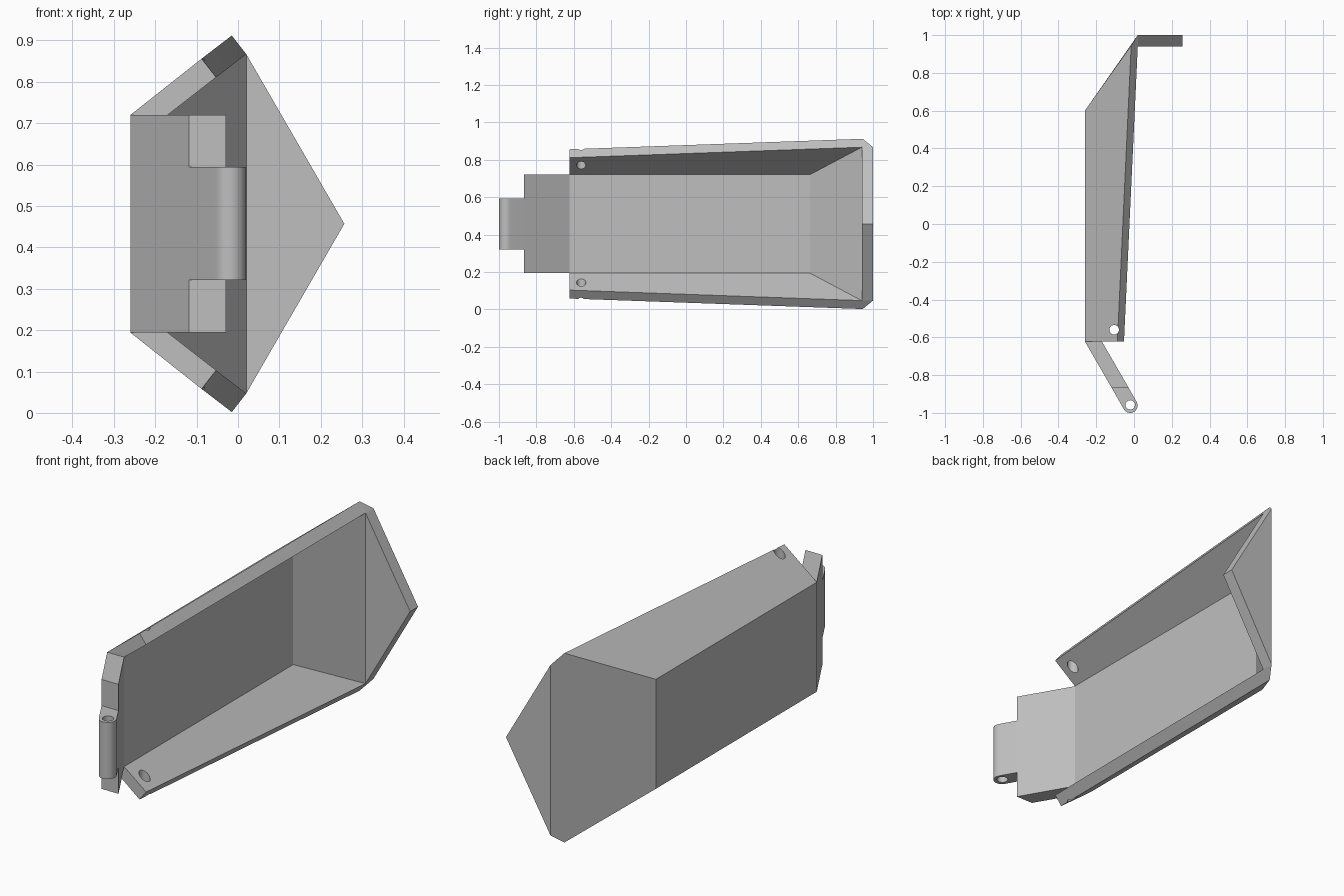
import bpy, bmesh, math
from mathutils import Vector

cube = bpy.data.objects.get("Cube")
if cube:
    bpy.data.objects.remove(cube, do_unlink=True)

MID = 0.457  # height of the symmetry plane
grey = bpy.data.materials.new("plain grey")
grey.use_nodes = True
grey.diffuse_color = (0.52, 0.52, 0.52, 1)
grey.node_tree.nodes["Principled BSDF"].inputs["Base Color"].default_value = (0.52, 0.52, 0.52, 1)


def finish(name, bm):
    bmesh.ops.recalc_face_normals(bm, faces=bm.faces[:])
    mesh = bpy.data.meshes.new(name)
    bm.to_mesh(mesh)
    bm.free()
    mesh.materials.append(grey)
    obj = bpy.data.objects.new(name, mesh)
    bpy.context.collection.objects.link(obj)
    return obj


def extrude(name, outline, direction):
    """Solid from a flat outline pushed along a direction."""
    bm = bmesh.new()
    face = bm.faces.new([bm.verts.new(p) for p in outline])
    new = bmesh.ops.extrude_face_region(bm, geom=[face])["geom"]
    moved = [v for v in new if isinstance(v, bmesh.types.BMVert)]
    bmesh.ops.translate(bm, verts=moved, vec=Vector(direction))
    return finish(name, bm)


def select_only(obj):
    bpy.ops.object.select_all(action='DESELECT')
    obj.select_set(True)
    bpy.context.view_layer.objects.active = obj


def drill(obj, x, y, radius):
    """Vertical round hole straight through the part."""
    bm = bmesh.new()
    bmesh.ops.create_cone(bm, cap_ends=True, segments=32, radius1=radius, radius2=radius, depth=2)
    bmesh.ops.translate(bm, verts=bm.verts[:], vec=(x, y, MID))
    cutter = finish("hole_cutter", bm)
    cutter.hide_render = True
    mod = obj.modifiers.new("hole", 'BOOLEAN')
    mod.operation, mod.solver, mod.object = 'DIFFERENCE', 'EXACT', cutter
    select_only(obj)
    bpy.ops.object.modifier_apply(modifier=mod.name)
    bpy.data.objects.remove(cutter, do_unlink=True)


# Flared tray: upper half corners, mirrored about the middle height
corners = {
    "floor_out_front": (-0.26, -0.622, 0.72), "floor_out_back": (-0.26, 0.60, 0.72),
    "floor_in_front": (-0.17, -0.622, 0.72), "floor_in_back": (-0.17, 0.662, 0.72),
    "rim_out_front": (-0.088, -0.622, 0.856), "rim_out_back": (-0.015, 0.945, 0.912),
    "rim_in_front": (-0.053, -0.622, 0.811), "rim_in_back": (0.02, 0.94, 0.867),
    "tip": (0.02, 1.0, 0.867),
}
bm = bmesh.new()
top = {k: bm.verts.new(p) for k, p in corners.items()}
low = {k: bm.verts.new((x, y, 2 * MID - z)) for k, (x, y, z) in corners.items()}

# Faces crossing the symmetry plane: floor, end wall and their edges
for chain in (("floor_out_front", "floor_out_back"), ("floor_in_front", "floor_in_back"),
              ("floor_out_front", "floor_in_front"), ("floor_in_back", "rim_in_back"),
              ("rim_in_back", "tip"), ("floor_out_back", "rim_out_back", "tip")):
    bm.faces.new([top[k] for k in chain] + [low[k] for k in reversed(chain)])

# Sloping side walls
for side in (top, low):
    for loop in (("floor_out_front", "rim_out_front", "rim_out_back", "floor_out_back"),
                 ("floor_in_front", "rim_in_front", "rim_in_back", "floor_in_back"),
                 ("floor_out_front", "rim_out_front", "rim_in_front", "floor_in_front"),
                 ("rim_out_front", "rim_out_back", "rim_in_back", "rim_in_front"),
                 ("rim_out_back", "tip", "rim_in_back")):
        bm.faces.new([side[k] for k in loop])
tray = finish("tray", bm)
drill(tray, -0.105, -0.56, 0.025)

# Triangular end flap
extrude("end_flap", [(0.02, 0.94, 0.867), (0.02, 0.94, 2 * MID - 0.867), (0.257, 0.94, MID)], (0, 0.06, 0))

# Angled hinge plate
extrude("hinge_plate", [(x, y, 0.194) for x, y in
        ((-0.26, -0.622), (-0.17, -0.622), (-0.029, -0.866), (-0.119, -0.866))], (0, 0, 0.526))

# Rounded hinge knuckle with pin hole
cx, cy, r = -0.02, -0.961, 0.039
arc = [(cx + r * math.cos(a), cy + r * math.sin(a))
       for a in (math.radians(30 - 180 * i / 20) for i in range(21))]
outline = [(-0.119, -0.866), (-0.029, -0.866)] + arc
knuckle = extrude("hinge_knuckle", [(x, y, 0.321) for x, y in outline], (0, 0, 0.273))
drill(knuckle, cx, cy + 0.003, 0.025)

for obj in (tray, knuckle):
    select_only(obj)
    bpy.ops.object.shade_smooth_by_angle(angle=math.radians(25))
